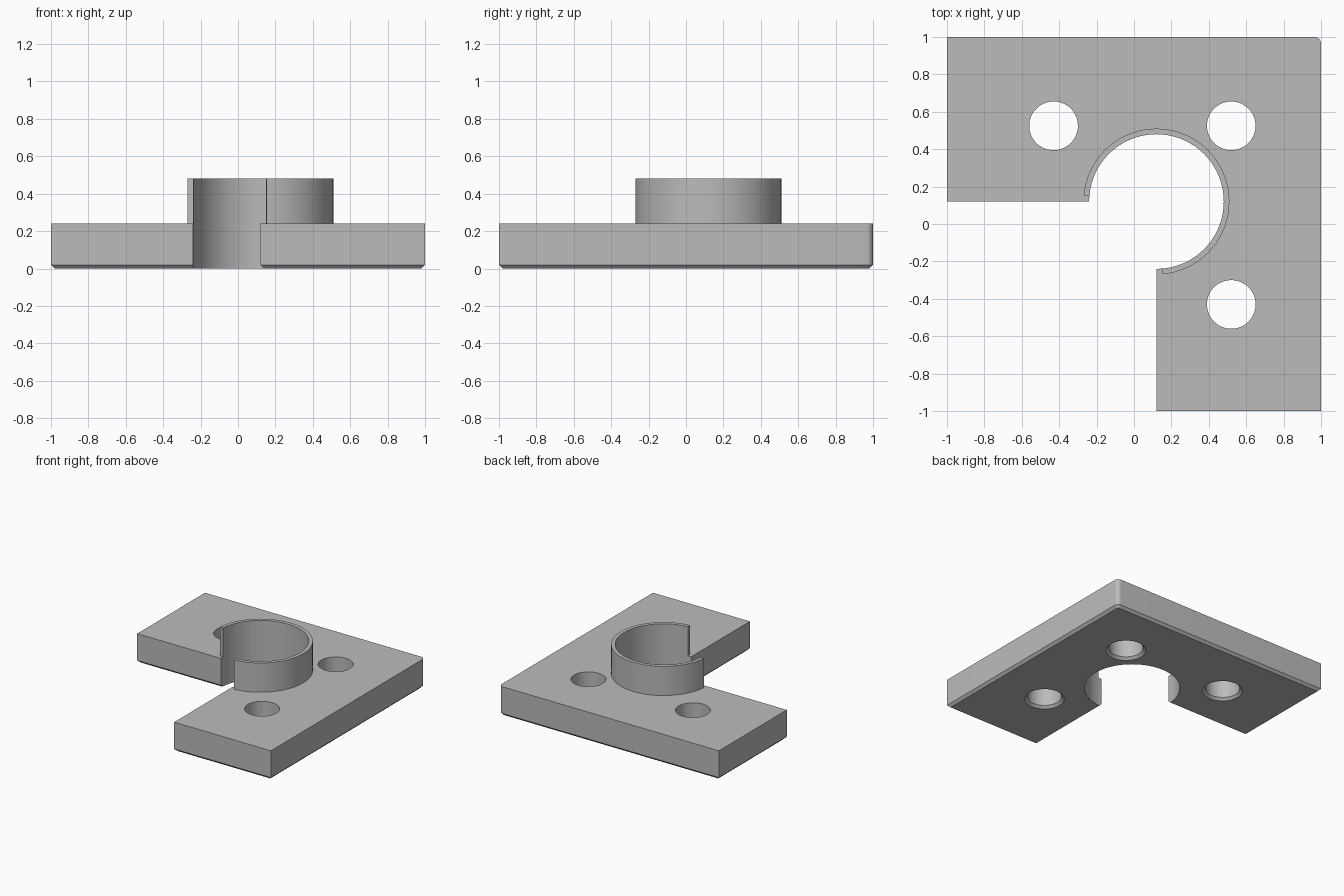
import bpy
import bmesh
from math import cos, sin, radians
from mathutils import Vector

cube = bpy.data.objects.get("Cube")
if cube:
    bpy.data.objects.remove(cube, do_unlink=True)

PLATE_TOP, COLLAR_TOP = 0.24, 0.48
CENTRE, BORE, COLLAR_R = 0.12, 0.36, 0.39
HOLE_R, CHAMFER = 0.13, 0.02
HOLES = [(-0.43, 0.525), (0.52, 0.525), (0.52, -0.43)]

grey = bpy.data.materials.new("grey")
grey.use_nodes = True
colour = (0.5, 0.5, 0.5, 1)
grey.diffuse_color = colour
grey.node_tree.nodes["Principled BSDF"].inputs["Base Color"].default_value = colour


def make_object(name, bm):
    bmesh.ops.recalc_face_normals(bm, faces=bm.faces)
    mesh = bpy.data.meshes.new(name)
    bm.to_mesh(mesh)
    bm.free()
    mesh.materials.append(grey)
    obj = bpy.data.objects.new(name, mesh)
    bpy.context.collection.objects.link(obj)
    return obj


def prism(outline, z0, z1):
    bm = bmesh.new()
    face = bm.faces.new([bm.verts.new((x, y, z0)) for x, y in outline])
    new = bmesh.ops.extrude_face_region(bm, geom=[face], use_keep_orig=True)["geom"]
    bmesh.ops.translate(bm, vec=(0, 0, z1 - z0),
                        verts=[g for g in new if isinstance(g, bmesh.types.BMVert)])
    return bm


def arc(radius, start, end, steps):
    angles = [radians(start + (end - start) * i / steps) for i in range(steps + 1)]
    return [(CENTRE + radius * cos(a), CENTRE + radius * sin(a)) for a in angles]


def turned_cutter(x, y, rings):
    """Round cutter made from (radius, height) rings."""
    bm = bmesh.new()
    n = 72
    loops = [[bm.verts.new((x + r * cos(radians(360 * i / n)),
                            y + r * sin(radians(360 * i / n)), z)) for i in range(n)]
             for r, z in rings]
    for a, b in zip(loops, loops[1:]):
        for i in range(n):
            j = (i + 1) % n
            bm.faces.new((a[i], a[j], b[j], b[i]))
    bm.faces.new(loops[0])
    bm.faces.new(loops[-1])
    return make_object("cutter", bm)


# L-shaped plate: rounded back corner, then chamfered underside
bm = prism([(-1, 1), (-1, CENTRE), (CENTRE, CENTRE), (CENTRE, -1), (1, -1), (1, 1)],
           0, PLATE_TOP)
corner = [e for e in bm.edges if all((v.co.xy - Vector((1, 1))).length < 0.01 for v in e.verts)]
bmesh.ops.bevel(bm, geom=corner, offset=0.035, segments=8, profile=0.5, affect='EDGES')
under = [e for e in bm.edges if all(v.co.z < 0.001 for v in e.verts)]
bmesh.ops.bevel(bm, geom=under, offset=CHAMFER, segments=1, affect='EDGES')
plate = make_object("plate", bm)

# Bore and countersunk bolt holes
cutters = [turned_cutter(CENTRE, CENTRE, [(BORE, -0.1), (BORE, 0.4)])]
for x, y in HOLES:
    cutters.append(turned_cutter(x, y, [(HOLE_R + 2 * CHAMFER, -CHAMFER),
                                        (HOLE_R, CHAMFER), (HOLE_R, 0.4)]))
for cutter in cutters:
    cutter.hide_render = True
    mod = plate.modifiers.new("cut", 'BOOLEAN')
    mod.operation, mod.solver, mod.object = 'DIFFERENCE', 'EXACT', cutter
    bpy.context.view_layer.objects.active = plate
    bpy.ops.object.modifier_apply(modifier=mod.name)
    bpy.data.objects.remove(cutter, do_unlink=True)

# Thin open collar standing on the plate around the bore
ring = arc(COLLAR_R, -85.3, 175.3, 52) + arc(BORE, 175.3, -85.3, 52)
collar = make_object("collar", prism(ring, PLATE_TOP, COLLAR_TOP))

# Smooth round walls, sharp edges
for obj in (plate, collar):
    bpy.ops.object.select_all(action='DESELECT')
    obj.select_set(True)
    bpy.context.view_layer.objects.active = obj
    bpy.ops.object.shade_smooth_by_angle(angle=radians(30))
